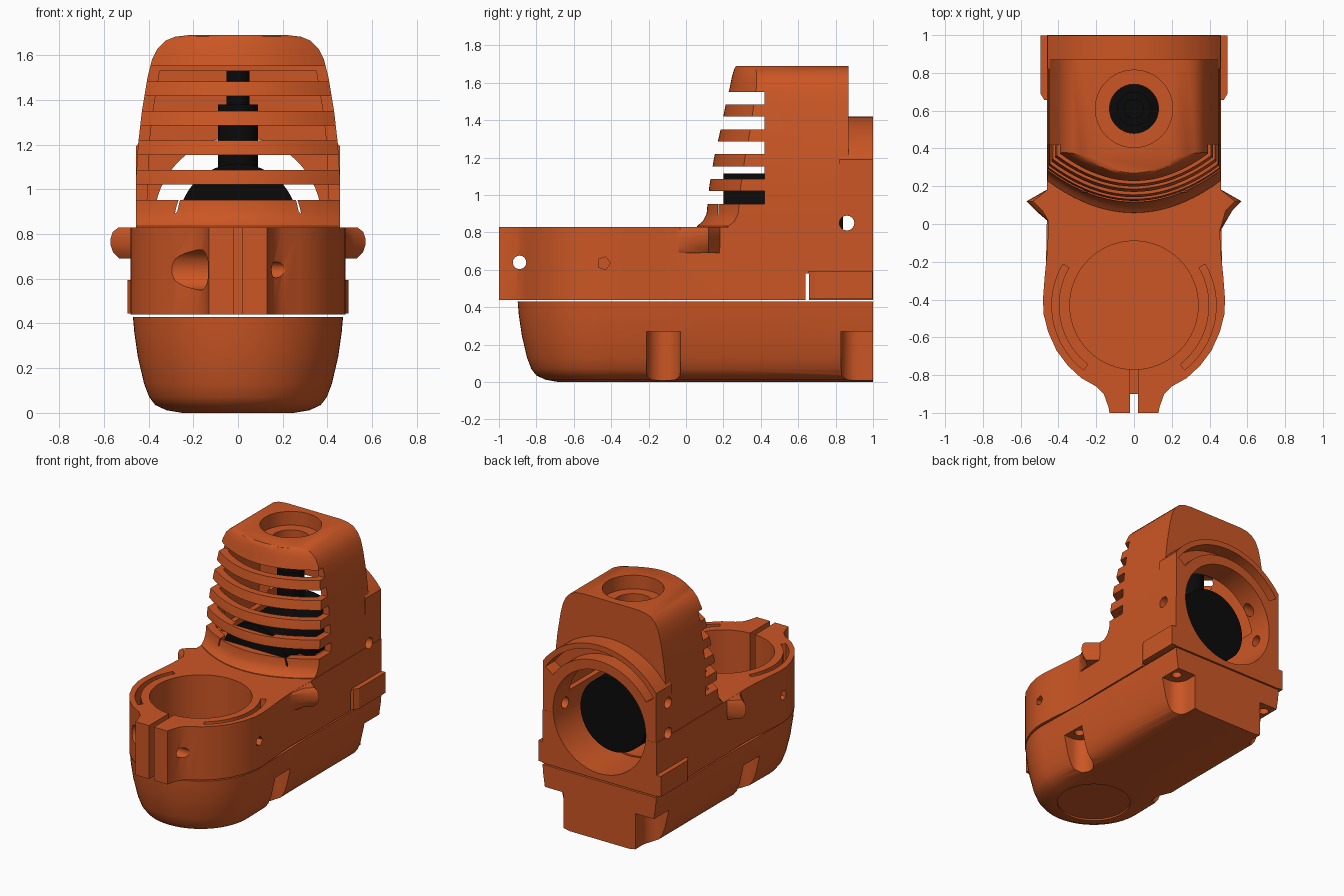
import bpy, bmesh, math
from math import sin, cos, pi, radians

if "Cube" in bpy.data.objects:
    bpy.data.objects.remove(bpy.data.objects["Cube"])


def material(name, rgb):
    m = bpy.data.materials.new(name)
    m.diffuse_color = (*rgb, 1)
    m.use_nodes = True
    m.node_tree.nodes["Principled BSDF"].inputs["Base Color"].default_value = m.diffuse_color
    return m


ORANGE = material("burnt orange", (0.6, 0.094, 0.018))
BLACK = material("black", (0.003, 0.003, 0.003))


def loft(name, rings, mat=ORANGE):
    """Closed solid through a stack of equal-length rings."""
    bm = bmesh.new()
    vs = [[bm.verts.new(p) for p in r] for r in rings]
    n = len(vs[0])
    for a, b in zip(vs, vs[1:]):
        for i in range(n):
            j = (i + 1) % n
            bm.faces.new((a[i], a[j], b[j], b[i]))
    bm.faces.new(vs[0][::-1])
    bm.faces.new(vs[-1])
    bmesh.ops.recalc_face_normals(bm, faces=bm.faces)
    me = bpy.data.meshes.new(name)
    bm.to_mesh(me)
    bm.free()
    me.materials.append(mat)
    ob = bpy.data.objects.new(name, me)
    bpy.context.collection.objects.link(ob)
    return ob


def prism(name, pts, a, b, axis="Z", mat=ORANGE):
    place = {"Z": lambda u, v, w: (u, v, w), "Y": lambda u, v, w: (u, w, v),
             "X": lambda u, v, w: (w, u, v)}[axis]
    return loft(name, [[place(u, v, w) for u, v in pts] for w in (a, b)], mat)


def arc(u, v, r, a0, a1, n):
    return [(u + r * cos(a0 + (a1 - a0) * i / n), v + r * sin(a0 + (a1 - a0) * i / n))
            for i in range(n + 1)]


def cyl(name, u, v, r, a, b, axis="Z", n=48, mat=ORANGE):
    return prism(name, arc(u, v, r, 0, 2 * pi, n)[:-1], a, b, axis, mat)


def box(name, x0, x1, y0, y1, z0, z1):
    return prism(name, [(x0, y0), (x1, y0), (x1, y1), (x0, y1)], z0, z1)


def combine(target, tools, op="DIFFERENCE"):
    """Apply a boolean for each tool, then remove the tool."""
    bpy.context.view_layer.objects.active = target
    for t in tools:
        m = target.modifiers.new("cut", "BOOLEAN")
        m.operation, m.object, m.solver = op, t, "EXACT"
        bpy.ops.object.modifier_apply(modifier=m.name)
        bpy.data.objects.remove(t)


def smooth(ob, deg=30):
    bpy.ops.object.select_all(action="DESELECT")
    ob.select_set(True)
    bpy.context.view_layer.objects.active = ob
    bpy.ops.object.shade_smooth_by_angle(angle=radians(deg))


# ---- lower pan: rounded-nose outline, drawn in towards the bottom
def pan_ring(z, inset, back):
    r = 0.47 - inset
    return ([(x, y, z) for x, y in arc(0, -0.43, r, pi, 2 * pi, 32)]
            + [(0.46 - inset, 0.1, z), (0.46 - inset, back, z),
               (-0.46 + inset, back, z), (-0.46 + inset, 0.1, z)])


pan = loft("lower_pan", [pan_ring(z, i, 1.0) for z, i in (
    (0, 0.22), (0.012, 0.15), (0.035, 0.1), (0.07, 0.073), (0.13, 0.05),
    (0.25, 0.022), (0.36, 0.006), (0.43, 0))])
cuts = [cyl("well", 0, -0.43, 0.34, 0.08, 0.6, n=64),
        cyl("base_recess", 0, -0.43, 0.25, -0.1, 0.012, n=64)]
for s in (-1, 1):
    for y, end in ((-0.12, -0.03), (0.92, 1.1)):      # screw pockets
        cuts += [cyl("pocket", s * 0.38, y, 0.09, -0.1, 0.27, n=32),
                 box("pocket_side", *sorted((s * 0.38, s * 0.6)), y - 0.09, end, -0.1, 0.27),
                 cyl("screw_hole", s * 0.39, y, 0.035, 0.2, 0.38, n=16)]
    cuts.append(box("pocket_back", *sorted((s * 0.29, s * 0.5)), 0.92, 1.1, -0.1, 0.27))
combine(pan, cuts)

# ---- upper body with clamp nose
half = [(0.13, -1.0), (0.135, -0.97), (0.16, -0.9), (0.2, -0.86), (0.28, -0.815), (0.35, -0.75),
        (0.41, -0.67), (0.455, -0.57), (0.478, -0.48), (0.482, -0.4), (0.473, -0.28),
        (0.46, -0.15), (0.455, -0.05), (0.46, 0.2), (0.46, 1.0)]
body = prism("main_housing", half + [(-x, y) for x, y in half[::-1]], 0.44, 0.83)


# ---- vented tower: bowed front, rounded shoulders
def tower_ring(z, w, yf, inset=0.0):
    w, yf, back = w - inset, yf + inset, 0.87 - inset
    front = [(w * t / 10, yf + 0.17 * w / 0.46 * (t / 10) ** 2, z) for t in range(-10, 11)]
    return front + [(w, back, z), (-w, back, z)]


SHELL = ((0.78, 0.457, 0.05), (0.835, 0.457, 0.06), (0.86, 0.457, 0.09), (0.9, 0.457, 0.11),
         (1.05, 0.456, 0.125), (1.2, 0.447, 0.15), (1.35, 0.43, 0.185), (1.5, 0.405, 0.215),
         (1.58, 0.385, 0.235), (1.63, 0.36, 0.245), (1.665, 0.325, 0.255),
         (1.683, 0.28, 0.262), (1.69, 0.22, 0.27))
adds = [loft("tower", [tower_ring(*r) for r in SHELL])]

# arched rear flange, side ears and rear side rails
a0 = math.acos(0.457 / 0.57)
adds.append(prism("flange", arc(0, 0.85, 0.57, a0, pi - a0, 24) + [(-0.457, 0.5), (0.457, 0.5)],
                  0.82, 0.999, "Y"))
for s in (-1, 1):
    ear = [(0.4, -0.04), (0.45, -0.05 if s > 0 else 0.01), (0.52, 0.07), (0.57, 0.12),
           (0.45, 0.188), (0.4, 0.188)]
    adds.append(loft("ear", [[(s * (x - (i if x > 0.46 else 0)), y, z) for x, y in ear]
                             for z, i in ((0.69, 0.04), (0.72, 0.01), (0.75, 0),
                                          (0.78, 0), (0.81, 0.01), (0.829, 0.035))]))
    adds.append(prism("rail", [(s * x, y) for x, y in
                               ((0.4, 0.656), (0.475, 0.656), (0.495, 0.69), (0.495, 0.998), (0.4, 0.998))],
                      0.445, 0.595))
combine(body, adds, "UNION")

# ---- hollows, bores, vents and holes
cuts = [loft("cavity", [tower_ring(z, w, y, 0.05) for z, w, y in (
            (0.93, 0.457, 0.115), (1.2, 0.447, 0.15), (1.35, 0.43, 0.185), (1.53, 0.4, 0.225))]),
        cyl("rear_bore", 0, 0.86, 0.375, 0.32, 1.2, "Y", 64),
        cyl("inner_bore", 0, 0.85, 0.285, 0.17, 0.4, "Y", 64),
        cyl("top_counterbore", 0, 0.61, 0.205, 1.59, 1.8, n=48),
        cyl("top_hole", 0, 0.61, 0.13, 1.4, 1.7, n=32),
        cyl("front_bore", 0, -0.43, 0.34, 0.3, 1.0, n=64),
        box("clamp_slit", -0.02, 0.02, -1.1, -0.7, 0.3, 1.0),
        cyl("clamp_screw_hole", -0.89, 0.64, 0.036, -0.6, 0.6, "X", 24),
        cyl("clamp_screw_head", -0.89, 0.64, 0.09, -0.5, -0.135, "X", 32),
        box("rear_slit", -0.7, 0.7, 0.64, 0.657, 0.3, 0.58),
        prism("flange_groove", arc(0, 0.85, 0.53, 0.6, pi - 0.6, 24)
              + arc(0, 0.85, 0.455, pi - 0.6, 0.6, 24), 0.89, 1.1, "Y"),
        cyl("upper_side_hole", 0.86, 1.07, 0.04, -0.6, -0.2, "X", 16)]
for k in range(5):                                    # vent slots
    z = 0.953 + k * 0.1325
    cuts.append(box("vent", -0.7, 0.7, -0.1, 0.42, z, z + 0.068))
for s in (-1, 1):
    cuts += [cyl("side_hole", 0.86, 0.85, 0.04, *sorted((s * 0.2, s * 0.6)), "X", 16),
             cyl("set_screw_hole", -0.44, 0.635, 0.036, *sorted((s * 0.38, s * 0.6)), "X", 5),
             prism("arc_groove", arc(0, -0.43, 0.435, radians(30), radians(-52), 20)
                   + arc(0, -0.43, 0.398, radians(-52), radians(30), 20), 0.7, 1.0)]
    if s < 0:                                         # mirror the arc groove
        for v in cuts[-1].data.vertices:
            v.co.x *= -1
        cuts[-1].data.flip_normals()
combine(body, cuts)

# ---- black running gear inside
rotor = cyl("rotor", 0, 0.85, 0.265, 0.2, 0.84, "Y", 64, BLACK)
spindle = cyl("spindle", 0, 0.61, 0.052, 1.0, 1.56, "Z", 32, BLACK)
collar = cyl("spindle_collar", 0, 0.61, 0.09, 1.05, 1.38, "Z", 32, BLACK)

for ob in (pan, body, rotor, spindle, collar):
    smooth(ob)
